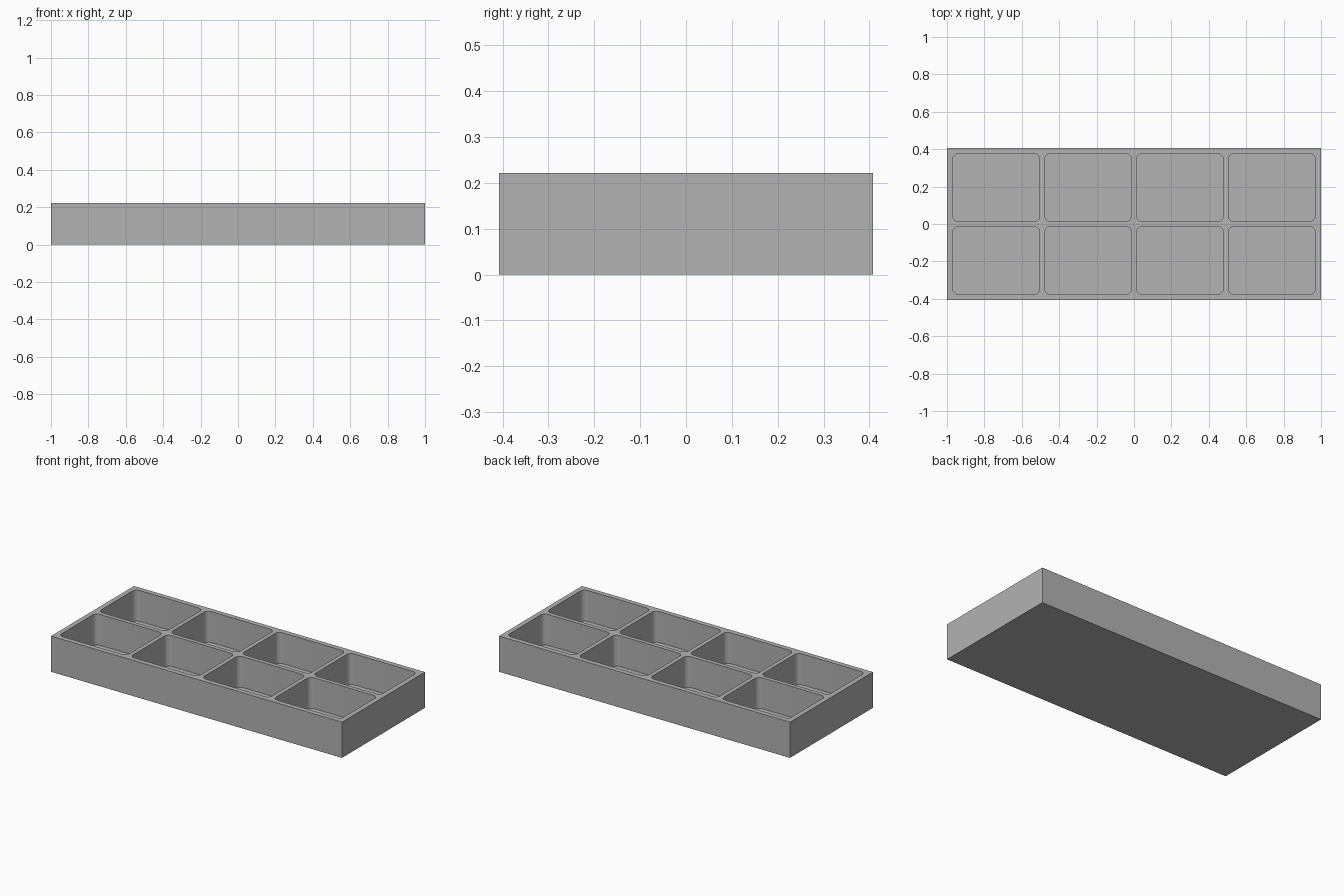
import bpy
import bmesh
from math import radians, cos, sin

default_cube = bpy.data.objects.get("Cube")
if default_cube:
    bpy.data.objects.remove(default_cube, do_unlink=True)

LENGTH, DEPTH, HEIGHT = 2.0, 0.815, 0.222
COLUMNS, ROWS = 4, 2
WALL, DIVIDER, FLOOR = 0.031, 0.026, 0.03
RADIUS, STEPS = 0.032, 8
POCKET_X = (LENGTH - 2 * WALL - (COLUMNS - 1) * DIVIDER) / COLUMNS
POCKET_Y = (DEPTH - 2 * WALL - (ROWS - 1) * DIVIDER) / ROWS


def make_object(name, bm):
    bmesh.ops.recalc_face_normals(bm, faces=bm.faces)
    mesh = bpy.data.meshes.new(name)
    bm.to_mesh(mesh)
    bm.free()
    obj = bpy.data.objects.new(name, mesh)
    bpy.context.collection.objects.link(obj)
    return obj


def add_pocket(bm, cx, cy):
    """Rounded rectangle prism from the tray floor to above the rim."""
    outline = []
    for corner, (sx, sy) in enumerate([(1, 1), (-1, 1), (-1, -1), (1, -1)]):
        for step in range(STEPS + 1):
            a = radians(90 * (corner + step / STEPS))
            outline.append(bm.verts.new((
                cx + sx * (POCKET_X / 2 - RADIUS) + RADIUS * cos(a),
                cy + sy * (POCKET_Y / 2 - RADIUS) + RADIUS * sin(a),
                FLOOR)))
    base = bm.faces.new(outline)
    top = bmesh.ops.extrude_face_region(bm, geom=[base], use_keep_orig=True)
    verts = [v for v in top["geom"] if isinstance(v, bmesh.types.BMVert)]
    bmesh.ops.translate(bm, verts=verts, vec=(0, 0, HEIGHT))


# Solid tray block
bm = bmesh.new()
bmesh.ops.create_cube(bm, size=1)
bmesh.ops.scale(bm, vec=(LENGTH, DEPTH, HEIGHT), verts=bm.verts)
bmesh.ops.translate(bm, vec=(0, 0, HEIGHT / 2), verts=bm.verts)
tray = make_object("compartment_tray", bm)

# Cutter holding every compartment
bm = bmesh.new()
for col in range(COLUMNS):
    for row in range(ROWS):
        add_pocket(bm,
                   (col - (COLUMNS - 1) / 2) * (POCKET_X + DIVIDER),
                   (row - (ROWS - 1) / 2) * (POCKET_Y + DIVIDER))
cutter = make_object("pocket_cutter", bm)
cutter.hide_render = True

# Hollow out the compartments
cut = tray.modifiers.new("pockets", "BOOLEAN")
cut.operation = "DIFFERENCE"
cut.solver = "EXACT"
cut.object = cutter
bpy.ops.object.select_all(action="DESELECT")
tray.select_set(True)
bpy.context.view_layer.objects.active = tray
bpy.ops.object.modifier_apply(modifier=cut.name)
bpy.data.objects.remove(cutter, do_unlink=True)

# Single grey material
grey = bpy.data.materials.new("plain_grey")
grey.use_nodes = True
colour = (0.45, 0.45, 0.45, 1)
grey.diffuse_color = colour
grey.node_tree.nodes["Principled BSDF"].inputs["Base Color"].default_value = colour
tray.data.materials.clear()
tray.data.materials.append(grey)

# Smooth rounded corners, sharp rims
bpy.ops.object.shade_smooth_by_angle(angle=radians(30))
